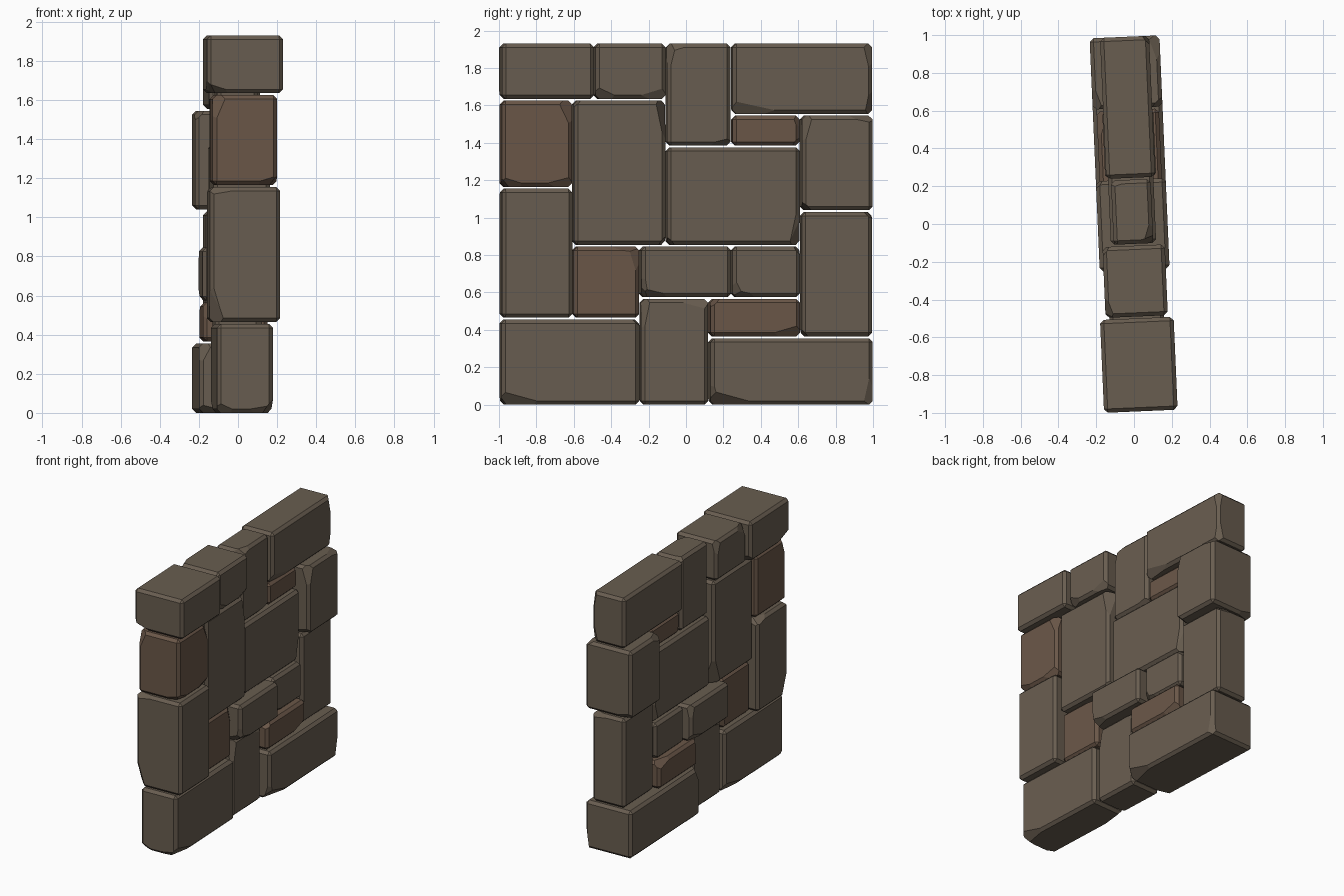
import bpy, bmesh, math, random
from mathutils import Vector, Matrix

if "Cube" in bpy.data.objects:
    bpy.data.objects.remove(bpy.data.objects["Cube"])

random.seed(7)


def material(name, rgb):
    m = bpy.data.materials.new(name)
    m.diffuse_color = (*rgb, 1)
    m.use_nodes = True
    m.node_tree.nodes["Principled BSDF"].inputs["Base Color"].default_value = m.diffuse_color
    return m


grey = material("grey_stone", (0.14, 0.11, 0.08))
brown = material("brown_stone", (0.145, 0.095, 0.065))

GAP = 0.005            # half of the joint between neighbouring stones
TURN = Matrix.Rotation(math.radians(2.5), 4, 'Z')   # wall is slightly skewed


def chip(bm, lo, hi):
    """Slice a shallow, slightly tilted wedge off a random edge of the block."""
    axis = random.choice((0, 1, 2))
    normal, point = Vector(), Vector()
    for i in range(3):
        if i == axis:
            normal[i] = random.choice((-1, 1)) * random.uniform(0.12, 0.3)
            point[i] = (lo[i] + hi[i]) / 2 + math.copysign((hi[i] - lo[i]) * 0.3, normal[i])
        else:
            s = random.choice((-1, 1))
            normal[i] = s * random.uniform(0.5, 1)
            point[i] = (hi[i] if s > 0 else lo[i]) - s * 0.014
    cut = bmesh.ops.bisect_plane(bm, geom=bm.verts[:] + bm.edges[:] + bm.faces[:],
                                 plane_co=point, plane_no=normal, clear_outer=True)
    rim = [e for e in cut["geom_cut"] if isinstance(e, bmesh.types.BMEdge)]
    if rim:
        bmesh.ops.holes_fill(bm, edges=rim, sides=0)


def stone(name, y0, y1, z0, z1, half, mat):
    """Chamfered block spanning y0..y1 and z0..z1, with a few chipped edges."""
    lo = Vector((-half - 0.007, y0 + GAP, z0 + GAP))
    hi = Vector((half - 0.007, y1 - GAP, z1 - GAP))
    bm = bmesh.new()
    bmesh.ops.create_cube(bm, size=1)
    for v in bm.verts:
        v.co = Vector([(lo[i] + hi[i]) / 2 + v.co[i] * (hi[i] - lo[i]) for i in range(3)])
    bmesh.ops.bevel(bm, geom=bm.edges[:], offset=0.02, segments=1, affect='EDGES')
    for _ in range(5):
        chip(bm, lo, hi)
    bmesh.ops.recalc_face_normals(bm, faces=bm.faces[:])
    bm.transform(TURN)
    mesh = bpy.data.meshes.new(name)
    bm.to_mesh(mesh)
    bm.free()
    mesh.materials.append(mat)
    bpy.context.collection.objects.link(bpy.data.objects.new(name, mesh))


# Stones: y range, z range, half thickness
grey_stones = [
    (-.997, -.495, 1.63, 1.935, .195),   # top course
    (-.495, -.11, 1.63, 1.935, .165),
    (-.11, .24, 1.38, 1.935, .105),
    (.24, .997, 1.55, 1.935, .13),
    (-.61, -.11, .85, 1.63, .145),       # middle
    (.61, .997, 1.035, 1.55, .185),
    (-.11, .61, .85, 1.38, .12),
    (-.997, -.61, .46, 1.16, .18),
    (-.25, .24, .57, .85, .185),
    (.24, .61, .57, .85, .135),
    (.61, .997, .36, 1.035, .13),
    (-.997, -.25, -.005, .46, .143),     # bottom course
    (-.25, .12, -.005, .57, .12),
    (.12, .997, -.005, .36, .185),
]
brown_stones = [
    (-.997, -.61, 1.16, 1.63, .165),
    (.24, .61, 1.38, 1.55, .1),
    (-.61, -.25, .46, .85, .12),
    (.12, .61, .36, .57, .165),
]
for i, s in enumerate(grey_stones):
    stone(f"grey_stone_{i + 1}", *s, grey)
for i, s in enumerate(brown_stones):
    stone(f"brown_stone_{i + 1}", *s, brown)
